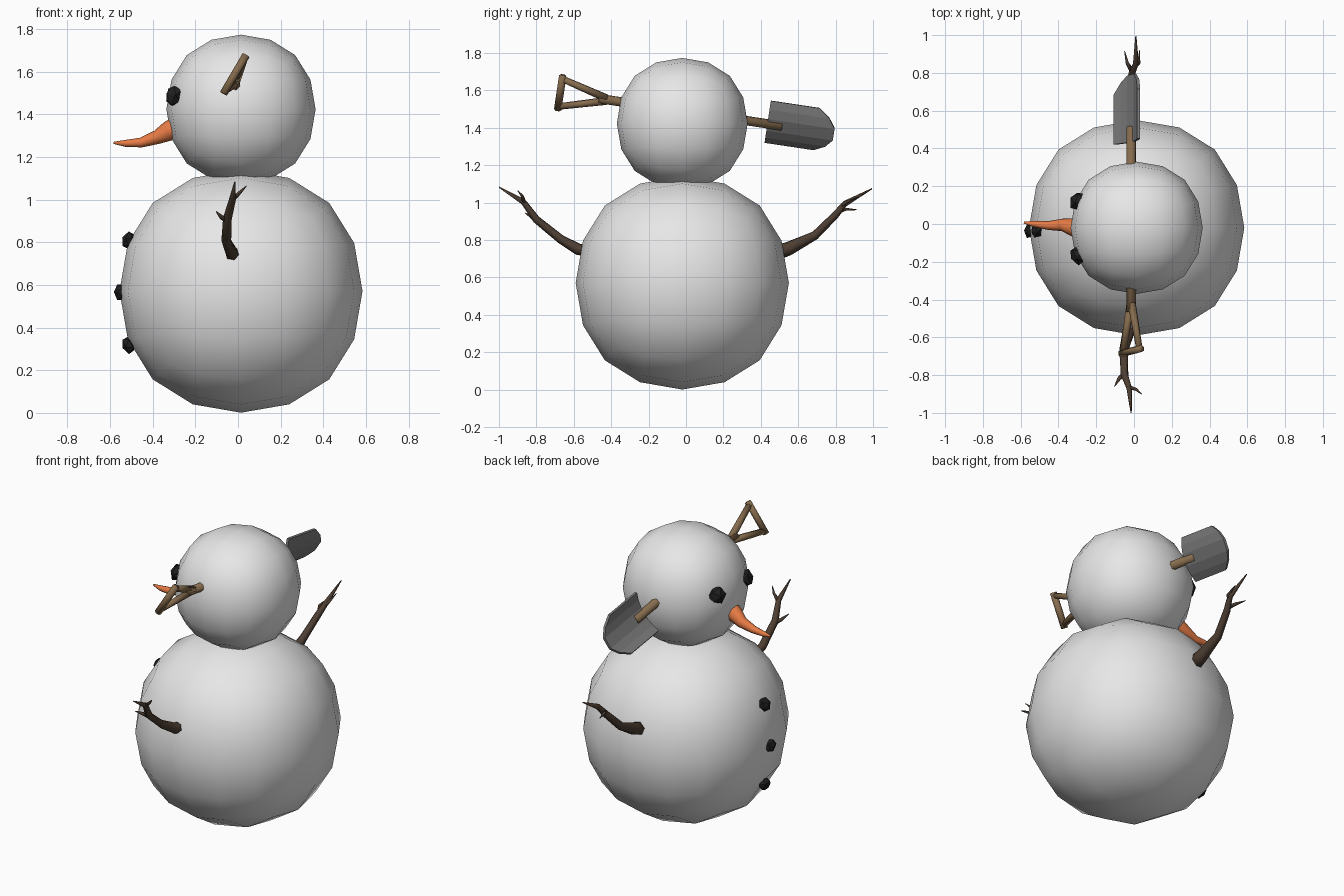
import bpy, bmesh, math, random
from mathutils import Vector, Matrix

if "Cube" in bpy.data.objects:
    bpy.data.objects.remove(bpy.data.objects["Cube"])

random.seed(4)


def material(name, rgb):
    m = bpy.data.materials.new(name)
    m.diffuse_color = (*rgb, 1)
    m.use_nodes = True
    m.node_tree.nodes["Principled BSDF"].inputs["Base Color"].default_value = m.diffuse_color
    return m


SNOW = material("snow", (0.8, 0.8, 0.8))
COAL = material("coal", (0.014, 0.014, 0.015))
CARROT = material("carrot_orange", (0.8, 0.2, 0.06))
BARK = material("dark_bark", (0.075, 0.048, 0.032))
WOOD = material("handle_wood", (0.24, 0.15, 0.075))
STEEL = material("grey_steel", (0.2, 0.2, 0.2))


def finish(name, bm, mat, smooth=True):
    bmesh.ops.recalc_face_normals(bm, faces=bm.faces)
    for f in bm.faces:
        f.smooth = smooth
    me = bpy.data.meshes.new(name)
    bm.to_mesh(me)
    bm.free()
    me.materials.append(mat)
    ob = bpy.data.objects.new(name, me)
    bpy.context.collection.objects.link(ob)
    return ob


def snowball(name, centre, radius):
    # a subdivided cube; the face centres settle at 0.84 of the half size
    bm = bmesh.new()
    bmesh.ops.create_cube(bm, size=2 * radius / 0.8395,
                          matrix=Matrix.Translation(centre))
    ob = finish(name, bm, SNOW)
    sub = ob.modifiers.new("round", 'SUBSURF')
    sub.levels = sub.render_levels = 2


def tube(bm, path, sides=6):
    """Tapered tube through (x, y, z, radius) points."""
    pts = [Vector(p[:3]) for p in path]
    rings = []
    for i, p in enumerate(pts):
        d = (pts[min(i + 1, len(pts) - 1)] - pts[max(i - 1, 0)]).normalized()
        u = d.cross(Vector((1, 0, 0.3))).normalized()
        if abs(d.x) > 0.8:
            u = d.cross(Vector((0, 1, 0))).normalized()
        v = d.cross(u)
        ring = []
        for k in range(sides):
            a = 2 * math.pi * k / sides
            ring.append(bm.verts.new(
                p + path[i][3] * (u * math.cos(a) + v * math.sin(a))))
        rings.append(ring)
    for a, b in zip(rings, rings[1:]):
        for k in range(sides):
            j = (k + 1) % sides
            bm.faces.new((a[k], a[j], b[j], b[k]))
    bm.faces.new(rings[0])
    bm.faces.new(rings[-1])


def tubes(name, paths, mat, sides=6):
    bm = bmesh.new()
    for p in paths:
        tube(bm, p, sides)
    ob = finish(name, bm, mat)
    for e in ob.data.edges:
        e.use_edge_sharp = False
    return ob


def coal(name, pos, centre, size):
    # rough faceted lump, flattened along the outward direction
    bm = bmesh.new()
    bmesh.ops.create_icosphere(bm, subdivisions=1, radius=size)
    for v in bm.verts:
        v.co *= random.uniform(0.92, 1.1)
        v.co.z *= 0.75
    out = Vector(pos) - Vector(centre)
    bm.transform(Matrix.Translation(pos) @
                 out.to_track_quat('Z', 'Y').to_matrix().to_4x4())
    finish(name, bm, COAL, smooth=False)


# Snowballs
BODY = (0.014, -0.02, 0.571)
HEAD = (0.014, -0.02, 1.424)
snowball("body", BODY, 0.57)
snowball("head", HEAD, 0.35)

# Coal eyes and buttons, looking toward -x
for side, y in (("left", -0.168), ("right", 0.122)):
    coal(side + "_eye", (-0.298, y, 1.488), HEAD, 0.053)
for i, (x, z) in enumerate(((-0.515, 0.81), (-0.553, 0.567), (-0.515, 0.318))):
    coal(f"button_{i + 1}", (x, -0.034, z), BODY, 0.042)

# Carrot nose
tubes("nose", [[(-0.28, -0.025, 1.345, 0.05), (-0.325, -0.018, 1.322, 0.047),
                (-0.38, -0.005, 1.293, 0.033), (-0.455, -0.008, 1.268, 0.023),
                (-0.53, 0.0, 1.264, 0.016), (-0.583, 0.008, 1.267, 0.005)]],
      CARROT, 8)

# Branch arms
tubes("left_arm", [
    [(-0.02, -0.50, 0.74, 0.034), (-0.03, -0.575, 0.75, 0.032),
     (-0.055, -0.67, 0.805, 0.024), (-0.05, -0.80, 0.91, 0.021),
     (-0.025, -0.87, 1.005, 0.016), (-0.015, -1.0, 1.083, 0.003)],
    [(-0.05, -0.79, 0.90, 0.014), (-0.08, -0.82, 0.92, 0.01),
     (-0.103, -0.86, 0.945, 0.002)],
    [(-0.026, -0.865, 1.0, 0.012), (0.01, -0.875, 1.035, 0.008),
     (0.04, -0.90, 1.065, 0.002)]], BARK)
tubes("right_arm", [
    [(-0.03, 0.48, 0.73, 0.042), (-0.03, 0.55, 0.755, 0.038),
     (-0.035, 0.69, 0.825, 0.024), (-0.01, 0.80, 0.935, 0.02),
     (0.01, 0.85, 0.995, 0.016), (0.01, 0.995, 1.075, 0.003)],
    [(-0.01, 0.81, 0.95, 0.013), (-0.035, 0.85, 0.965, 0.009),
     (-0.05, 0.915, 0.962, 0.002)],
    [(0.005, 0.835, 0.975, 0.012), (0.025, 0.85, 1.0, 0.009),
     (0.03, 0.92, 1.03, 0.002)]], BARK)

# Shovel frame: A along the handle, W across the blade, N through it
O = Vector((-0.015, 0, 1.487))
A = Vector((0, 1, -0.15)).normalized()
W = Vector((0.5, 0, 0.87))
W = (W - A * W.dot(A)).normalized()
N = A.cross(W)


def sh(s, w, r):
    return (*(O + A * s + W * w), r)


tubes("shovel_handle", [
    [sh(-0.47, 0, 0.026), sh(0.52, 0, 0.026)],
    [sh(-0.43, 0.008, 0.022), sh(-0.675, 0.085, 0.018)],
    [sh(-0.43, -0.008, 0.022), sh(-0.675, -0.085, 0.018)],
    [sh(-0.68, -0.105, 0.02), sh(-0.68, 0.105, 0.02)]], WOOD)

# Shovel blade: dished sheet with a clipped, rounded tip
bm = bmesh.new()
rows = []
for t in (0, 0.5, 1):
    row = []
    for w in (-0.128, -0.085, -0.035, 0.035, 0.085, 0.128):
        end = 0.805 - 0.10 * (abs(w) / 0.128) ** 2.2
        s = 0.44 + t * (end - 0.44)
        bow = 0.006 - 0.034 * (abs(w) / 0.128) ** 2
        row.append(bm.verts.new(O + A * s + W * w + N * bow))
    rows.append(row)
for a, b in zip(rows, rows[1:]):
    for k in range(len(a) - 1):
        bm.faces.new((a[k], a[k + 1], b[k + 1], b[k]))
blade = finish("shovel_blade", bm, STEEL, smooth=False)
sol = blade.modifiers.new("thickness", 'SOLIDIFY')
sol.thickness = 0.016
sol.offset = 0
